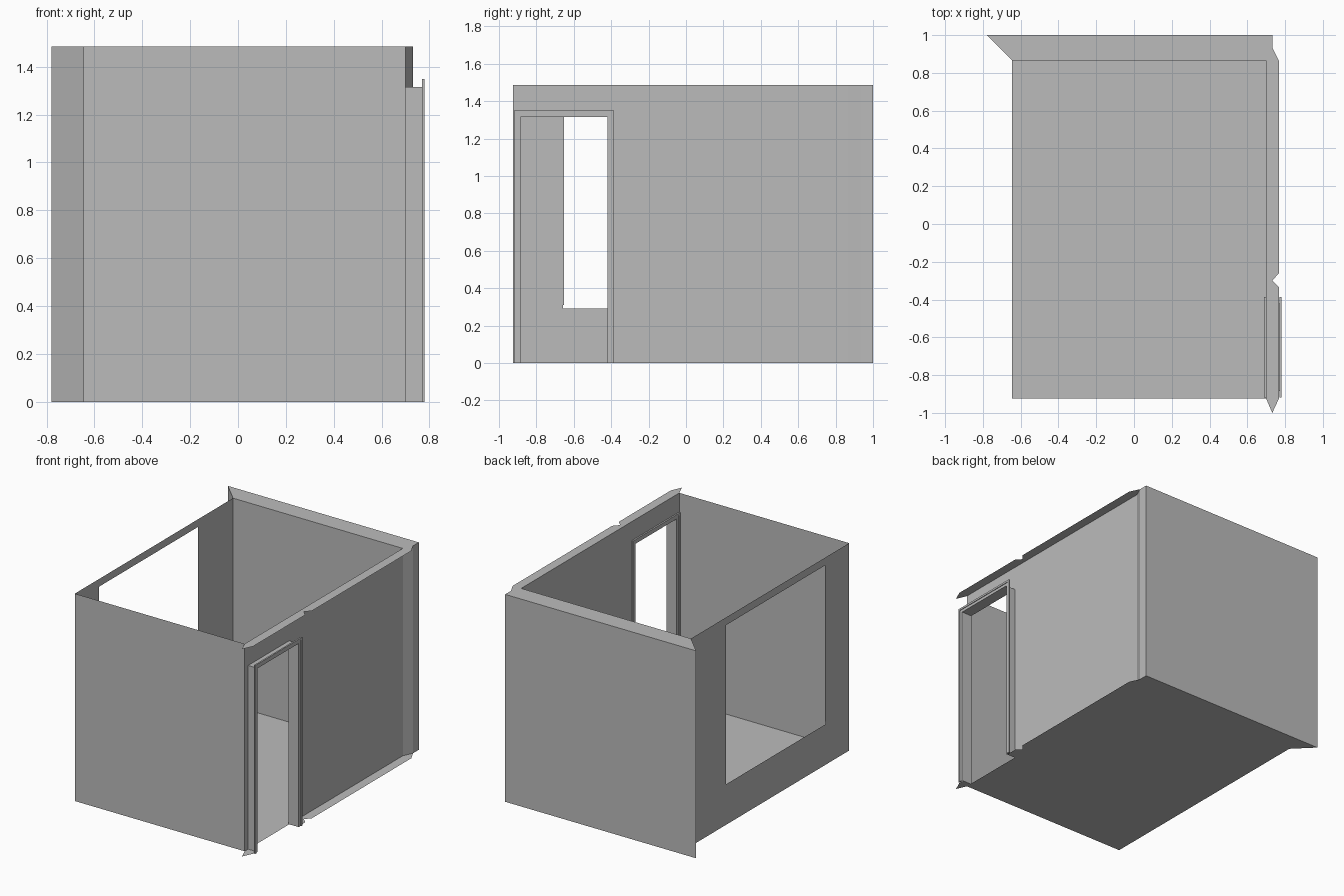
import bpy
import bmesh
from mathutils import Vector

cube = bpy.data.objects.get("Cube")
if cube:
    bpy.data.objects.remove(cube, do_unlink=True)

# Material
grey = bpy.data.materials.new("plain_grey")
grey.use_nodes = True
colour = (0.5, 0.5, 0.5, 1)
grey.diffuse_color = colour
grey.node_tree.nodes["Principled BSDF"].inputs["Base Color"].default_value = colour

# Main dimensions
LEFT, RIGHT, FRONT, BACK = -0.645, 0.70, -0.925, 0.865
OUTER_BACK, OUTER_RIGHT, MID = 1.0, 0.767, 0.732
HEIGHT = 1.485
DOOR_A, DOOR_B, DOOR_TOP = -0.885, -0.42, 1.315


def finish(name, bm):
    mesh = bpy.data.meshes.new(name)
    bm.to_mesh(mesh)
    bm.free()
    mesh.materials.append(grey)
    obj = bpy.data.objects.new(name, mesh)
    bpy.context.collection.objects.link(obj)
    return obj


def sheet(name, points, normal, push=None):
    """Flat outline facing a direction, optionally pushed into a solid."""
    bm = bmesh.new()
    face = bm.faces.new([bm.verts.new(p) for p in points])
    face.normal_update()
    if face.normal.dot(Vector(normal)) < 0:
        face.normal_flip()
    if push:
        new = bmesh.ops.extrude_face_region(bm, geom=[face], use_keep_orig=True)["geom"]
        verts = [g for g in new if isinstance(g, bmesh.types.BMVert)]
        bmesh.ops.translate(bm, verts=verts, vec=push)
        bmesh.ops.recalc_face_normals(bm, faces=bm.faces)
    return finish(name, bm)


def upright(name, a, b, normal, top=HEIGHT):
    """Vertical rectangle between two plan points."""
    return sheet(name, [(*a, 0), (*b, 0), (*b, top), (*a, top)], normal)


def flat(name, plan, z, normal):
    return sheet(name, [(x, y, z) for x, y in plan], normal)


# Floor and plain walls
flat("floor", [(LEFT, FRONT), (RIGHT, FRONT), (RIGHT, BACK), (LEFT, BACK)], 0, (0, 0, 1))
upright("front_wall", (LEFT, FRONT), (RIGHT, FRONT), (0, -1, 0))
upright("back_wall_inside", (LEFT, BACK), (RIGHT, BACK), (0, -1, 0))
upright("back_wall_outside", (-0.78, OUTER_BACK), (MID, OUTER_BACK), (0, 1, 0))
upright("back_wall_mitre", (LEFT, BACK), (-0.78, OUTER_BACK), (-1, -1, 0))
upright("corner_facet", (RIGHT, BACK), (MID, 0.935), (1, -1, 0))
upright("corner_end", (MID, 0.935), (MID, OUTER_BACK), (1, 0, 0))

# Left wall with its window opening
bm = bmesh.new()
edges = []
for loop in (
    [(FRONT, 0), (BACK, 0), (BACK, HEIGHT), (FRONT, HEIGHT)],
    [(-0.658, 0.29), (0.47, 0.29), (0.47, 1.43), (-0.652, 1.43), (-0.652, 0.31), (-0.658, 0.31)],
):
    verts = [bm.verts.new((LEFT, y, z)) for y, z in loop]
    edges += [bm.edges.new((v, verts[i - 1])) for i, v in enumerate(verts)]
bmesh.ops.triangle_fill(bm, use_beauty=True, edges=edges, normal=(-1, 0, 0))
finish("left_wall", bm)

# Right wall with its door opening
wall = [(FRONT, 0), (DOOR_A, 0), (DOOR_A, DOOR_TOP), (DOOR_B, DOOR_TOP),
        (DOOR_B, 0), (BACK, 0), (BACK, HEIGHT), (FRONT, HEIGHT)]
sheet("right_wall", [(RIGHT, y, z) for y, z in wall], (1, 0, 0))

# Wall thickness shown as strips at the top and bottom
back_part = [(OUTER_RIGHT, -0.335), (MID, -0.30), (OUTER_RIGHT, -0.26),
             (OUTER_RIGHT, BACK), (MID, 0.935), (MID, OUTER_BACK),
             (-0.78, OUTER_BACK), (LEFT, BACK), (RIGHT, BACK)]
tip = [(RIGHT, FRONT), (MID, -1), (OUTER_RIGHT, FRONT)]
flat("wall_top", tip + back_part, HEIGHT, (0, 0, 1))
flat("wall_base", [(RIGHT, DOOR_B), (OUTER_RIGHT, DOOR_B)] + back_part, 0, (0, 0, -1))
flat("wall_base_tip", tip + [(OUTER_RIGHT, DOOR_A), (RIGHT, DOOR_A)], 0, (0, 0, -1))

# Door lining
for name, y, side in (("front_jamb", DOOR_A, 1), ("back_jamb", DOOR_B, -1)):
    upright(name, (RIGHT, y), (0.77, y), (0, side, 0), DOOR_TOP)
flat("door_head", [(RIGHT, DOOR_A), (0.77, DOOR_A), (0.77, DOOR_B), (RIGHT, DOOR_B)],
     DOOR_TOP, (0, 0, -1))


# Stepped door casings on both sides of the wall
def casing(name, x, inner, outer, depth):
    a, b, t = DOOR_A, DOOR_B, DOOR_TOP
    arch = [(a - outer, 0), (a - outer, t + outer), (b + outer, t + outer), (b + outer, 0),
            (b + inner, 0), (b + inner, t + inner), (a - inner, t + inner), (a - inner, 0)]
    sheet(name, [(x, y, z) for y, z in arch], (1, 0, 0), (depth, 0, 0))


for side, x, sign in (("outside", 0.769, 1), ("inside", RIGHT, -1)):
    casing(side + "_casing", x, 0, 0.02, sign * 0.006)
    casing(side + "_casing_rim", x, 0.02, 0.034, sign * 0.011)
